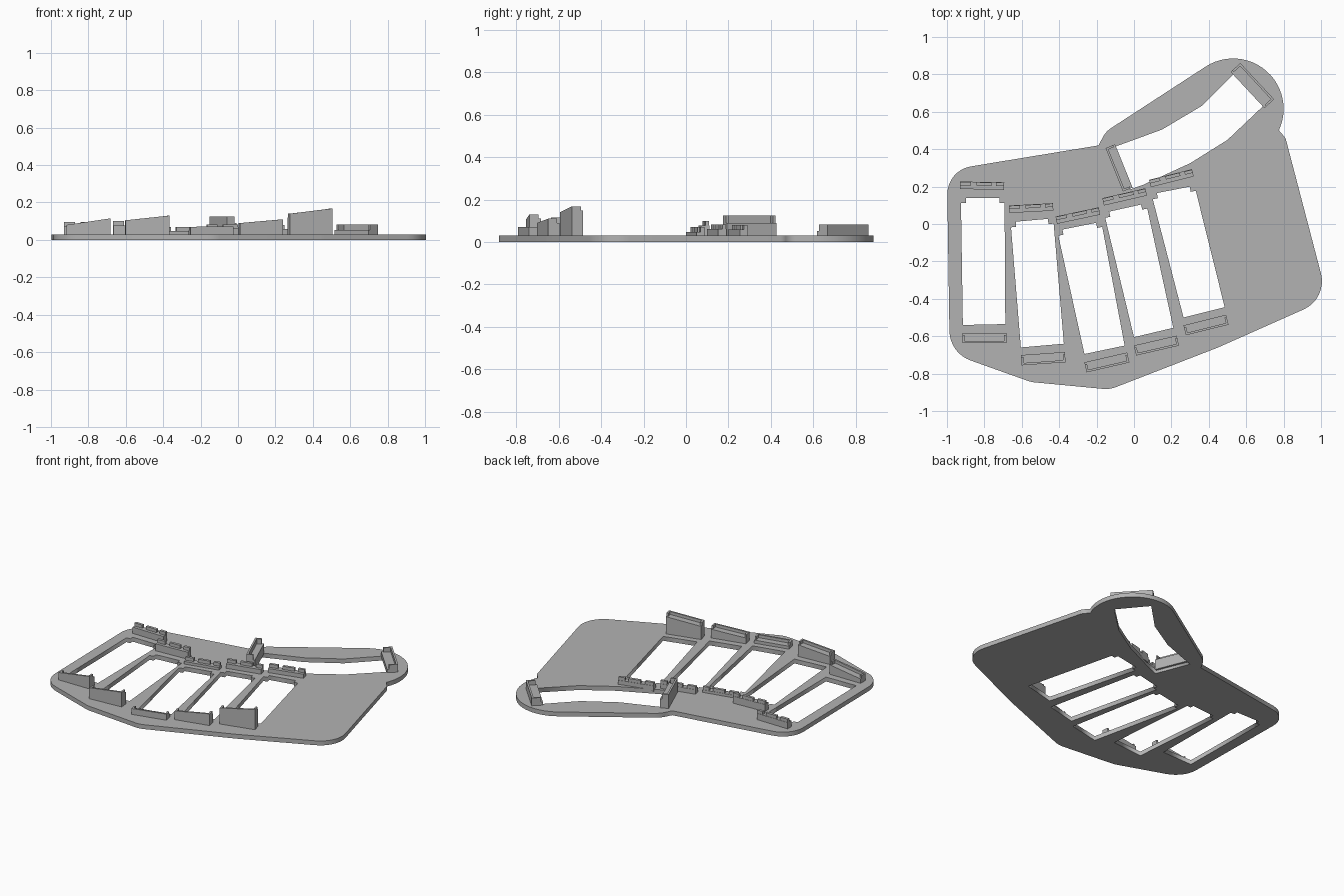
import bpy, bmesh, math
from mathutils import Vector, Matrix

cube = bpy.data.objects.get("Cube")
if cube:
    bpy.data.objects.remove(cube, do_unlink=True)

THICK = 0.03
grey = bpy.data.materials.new("matte_grey")
grey.use_nodes = True
grey.diffuse_color = (0.45, 0.45, 0.45, 1)
grey.node_tree.nodes["Principled BSDF"].inputs["Base Color"].default_value = (0.45, 0.45, 0.45, 1)


def make_object(name, bm):
    bmesh.ops.recalc_face_normals(bm, faces=bm.faces)
    mesh = bpy.data.meshes.new(name)
    bm.to_mesh(mesh)
    bm.free()
    mesh.materials.append(grey)
    obj = bpy.data.objects.new(name, mesh)
    bpy.context.collection.objects.link(obj)
    return obj


def fillet(corners, steps=8):
    """Round each (x, y, radius) corner of a closed outline."""
    out = []
    for i, (x, y, r) in enumerate(corners):
        p = Vector((x, y))
        if r == 0:
            out.append(p)
            continue
        a = (Vector(corners[i - 1][:2]) - p).normalized()
        b = (Vector(corners[(i + 1) % len(corners)][:2]) - p).normalized()
        half = a.angle(b) / 2
        centre = p + (a + b).normalized() * (r / math.sin(half))
        start = p + a * (r / math.tan(half)) - centre
        end = p + b * (r / math.tan(half)) - centre
        sweep = start.angle_signed(end)
        for k in range(steps + 1):
            out.append(centre + Matrix.Rotation(-sweep * k / steps, 2) @ start)
    return out


def finger_hole(tl, tr, br, bl, notch=0.028):
    """Long slot whose far corners are stepped inward."""
    tl, tr, br, bl = map(Vector, (tl, tr, br, bl))
    u = (tr - tl).normalized() * notch
    v = Vector((u.y, -u.x))
    return [tl + v, tl + v + u, tl + u, tr - u, tr + v - u, tr + v, br, bl]


# Plate outline: rounded palm area plus the round thumb lobe
lobe = []
for k in range(25):
    t = math.radians(-25 + 148 * k / 24)
    lobe.append((0.53 + 0.27 * math.cos(t), 0.615 + 0.27 * math.sin(t), 0))
outline = fillet([
    (-1.0, 0.287, 0.15), (-0.985, -0.69, 0.17), (-0.55, -0.845, 0.15),
    (-0.13, -0.885, 0.15), (0.45, -0.66, 0.5), (1.035, -0.4, 0.165),
    (0.81, 0.46, 0.06)] + lobe + [(-0.15, 0.495, 0.13), (-0.19, 0.42, 0)])

# Slots through the plate
holes = [
    finger_hole((-0.925, 0.14), (-0.692, 0.14), (-0.688, -0.535), (-0.915, -0.54)),
    finger_hole((-0.66, 0.01), (-0.432, 0.03), (-0.375, -0.64), (-0.605, -0.66)),
    finger_hole((-0.41, -0.035), (-0.175, 0.012), (-0.05, -0.65), (-0.265, -0.695)),
    finger_hole((-0.16, 0.06), (0.065, 0.11), (0.21, -0.555), (0.0, -0.605)),
    finger_hole((0.095, 0.16), (0.325, 0.205), (0.485, -0.445), (0.265, -0.5)),
    [(-0.11, 0.41), (0.0, 0.45), (0.15, 0.505), (0.36, 0.63), (0.54, 0.81),
     (0.69, 0.63), (0.5, 0.45), (0.3, 0.325), (0.05, 0.21), (-0.02, 0.185)],
]

curve = bpy.data.curves.new("plate_outline", "CURVE")
curve.dimensions = "2D"
curve.fill_mode = "BOTH"
curve.extrude = THICK / 2
for loop in [outline] + holes:
    spline = curve.splines.new("POLY")
    spline.points.add(len(loop) - 1)
    for point, p in zip(spline.points, loop):
        point.co = (p[0], p[1], 0, 1)
    spline.use_cyclic_u = True
source = bpy.data.objects.new("plate_outline", curve)
bpy.context.collection.objects.link(source)
evaluated = source.evaluated_get(bpy.context.evaluated_depsgraph_get())
bm = bmesh.new()
bm.from_mesh(evaluated.to_mesh())
evaluated.to_mesh_clear()
bpy.data.objects.remove(source, do_unlink=True)
bmesh.ops.remove_doubles(bm, verts=bm.verts, dist=0.0001)
bmesh.ops.translate(bm, verts=bm.verts, vec=(0, 0, THICK / 2))
make_object("base_plate", bm)


def block(bm, x0, x1, y0, y1, z0, left, right):
    """Box whose top slopes from the left height to the right height."""
    low = [bm.verts.new((x, y, z0)) for x, y in ((x0, y0), (x1, y0), (x1, y1), (x0, y1))]
    top = [bm.verts.new((x, y, z)) for x, y, z in
           ((x0, y0, left), (x1, y0, right), (x1, y1, right), (x0, y1, left))]
    bm.faces.new(low)
    bm.faces.new(top)
    for i in range(4):
        j = (i + 1) % 4
        bm.faces.new((low[i], low[j], top[j], top[i]))


def place(name, bm, x, y, angle):
    obj = make_object(name, bm)
    obj.location = (x, y, 0)
    obj.rotation_euler.z = math.radians(angle)


def holder(name, x, y, angle, left, right, length=0.235, depth=0.055, drop=0.02):
    """Sloping ledge with a thin outer wall and a tab at each end."""
    bm = bmesh.new()
    h, d, t = length / 2, depth / 2, 0.012
    block(bm, -h, h, -d + t, d, 0.02, left - drop, right - drop)
    block(bm, -h, h, -d, -d + t, 0.02, left, right)
    block(bm, -h, -h + t, -d + t, d - t, 0.02, left, left)
    block(bm, h - t, h, -d + t, d - t, 0.02, right, right)
    place(name, bm, x, y, angle)


def clip_rail(name, x, y, angle, height):
    """Low rail carrying upright teeth with gaps between them."""
    bm = bmesh.new()
    rail = height - 0.022
    block(bm, -0.118, 0.118, -0.02, 0.02, 0.02, rail, rail)
    for x0, x1 in ((-0.118, -0.06), (-0.03, 0.05), (0.075, 0.118)):
        block(bm, x0, x1, 0, 0.018, rail - 0.005, height, height)
    place(name, bm, x, y, angle)


# Near holders, one per finger slot
near = [(-0.8, -0.61, 0, 0.08, 0.115), (-0.485, -0.72, 4, 0.105, 0.13),
        (-0.145, -0.74, 13, 0.07, 0.072), (0.12, -0.65, 13, 0.09, 0.11),
        (0.385, -0.54, 14, 0.14, 0.168)]
for i, args in enumerate(near, 1):
    holder(f"near_holder_{i}", *args)

# Far clip rails, one per finger slot
far = [(-0.812, 0.205, -1, 0.095), (-0.55, 0.085, 3, 0.1), (-0.3, 0.045, 12, 0.07),
       (-0.05, 0.145, 13, 0.083), (0.2, 0.245, 14, 0.08)]
for i, args in enumerate(far, 1):
    clip_rail(f"far_clip_rail_{i}", *args)

# Holders at both ends of the thumb slot
holder("thumb_holder_inner", -0.08, 0.3, -68, 0.125, 0.125, 0.25, 0.055, 0.035)
holder("thumb_holder_outer", 0.633, 0.74, 133, 0.083, 0.083, 0.265, 0.07, 0.03)
